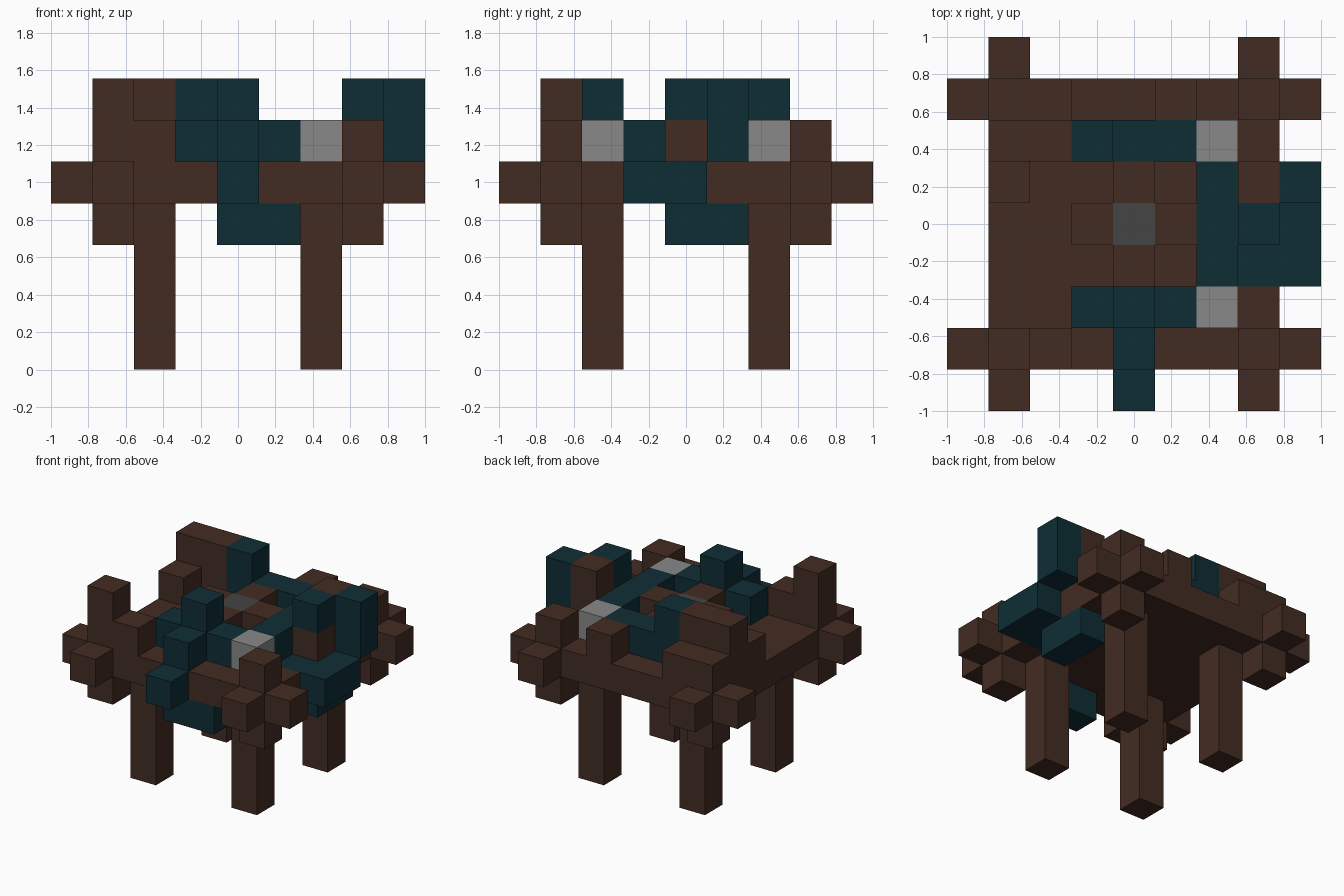
import bpy
import bmesh
from mathutils import Vector

if "Cube" in bpy.data.objects:
    bpy.data.objects.remove(bpy.data.objects["Cube"], do_unlink=True)

UNIT = 2 / 9  # edge of one block


def material(name, r, g, b):
    mat = bpy.data.materials.new(name)
    mat.use_nodes = True
    mat.diffuse_color = (r, g, b, 1)
    mat.node_tree.nodes["Principled BSDF"].inputs["Base Color"].default_value = (r, g, b, 1)
    return mat


BROWN = material("dark brown", 0.055, 0.025, 0.016)
TEAL = material("deep teal", 0.0045, 0.027, 0.036)
PALE = material("light grey", 0.246, 0.246, 0.246)
GREY = material("dark grey", 0.058, 0.058, 0.058)


def block(name, mat, first, last=None):
    """Box filling the block cells from first to last, inclusive."""
    lo, hi = Vector(first), Vector(last or first)
    size = (hi - lo + Vector((1, 1, 1))) * UNIT
    centre = (lo + hi + Vector((0, 0, 1))) * UNIT / 2
    bm = bmesh.new()
    bmesh.ops.create_cube(bm, size=1)
    bmesh.ops.scale(bm, vec=size, verts=bm.verts)
    bmesh.ops.translate(bm, vec=centre, verts=bm.verts)
    mesh = bpy.data.meshes.new(name)
    bm.to_mesh(mesh)
    bm.free()
    mesh.materials.append(mat)
    bpy.context.collection.objects.link(bpy.data.objects.new(name, mesh))


# Main slab, with a gap on the +x edge for the teal arm
block("slab", BROWN, (-3, -3, 4), (2, 3, 4))
block("slab_edge_front", BROWN, (3, -3, 4), (3, -2, 4))
block("slab_edge_back", BROWN, (3, 1, 4), (3, 3, 4))
block("side_arm", TEAL, (3, -1, 4), (4, 0, 4))

# Legs and corner knobs
for sx, side in ((-1, "right"), (1, "left")):
    for sy, end in ((-1, "front"), (1, "back")):
        tag = f"{end}_{side}"
        block(f"leg_{tag}", BROWN, (2 * sx, 2 * sy, 0), (2 * sx, 2 * sy, 3))
        block(f"side_knob_{tag}", BROWN, (4 * sx, 3 * sy, 4))
        block(f"end_knob_{tag}", BROWN, (3 * sx, 4 * sy, 4))
        block(f"lower_knob_{tag}", BROWN, (3 * sx, 3 * sy, 3))
        block(f"upper_knob_{tag}", BROWN, (3 * sx, 3 * sy, 5))

# Teal blocks hanging under the edges
block("front_hanging_block", TEAL, (0, -3, 3), (1, -3, 3))
block("side_hanging_block", TEAL, (3, 0, 3), (3, 1, 3))

# Teal rim around the middle with pale corners
block("front_rim", TEAL, (-1, -2, 5), (1, -2, 5))
block("back_rim", TEAL, (-1, 2, 5), (1, 2, 5))
block("side_rim", TEAL, (2, -1, 5), (2, 1, 5))
block("pale_corner_front", PALE, (2, -2, 5))
block("pale_corner_back", PALE, (2, 2, 5))

# Raised cross with a grey centre
block("cross_centre", GREY, (0, 0, 5))
for name, x, y in (("right", -1, 0), ("left", 1, 0), ("front", 0, -1), ("back", 0, 1)):
    block(f"cross_arm_{name}", BROWN, (x, y, 5))

# Front steps
block("front_step_low", TEAL, (0, -4, 4))
block("front_step_middle", TEAL, (0, -3, 5))
block("front_step_top", TEAL, (0, -2, 6))
block("front_corner_post", BROWN, (-3, -3, 6))
block("front_corner_step", BROWN, (-2, -3, 5))

# Back wall
block("back_wall", BROWN, (-3, 2, 5), (-2, 2, 6))
block("back_wall_end", TEAL, (-1, 2, 6))
block("back_wall_ledge", BROWN, (-2, 3, 5))
block("back_wall_step", BROWN, (-3, 1, 5))
block("back_stub", BROWN, (1, 3, 5))

# Side tower
block("tower_base", BROWN, (3, 0, 5))
block("tower_cap", TEAL, (3, 0, 6))
block("tower_core", BROWN, (3, 1, 5), (3, 1, 6))
block("tower_outer_column", TEAL, (4, 1, 5), (4, 1, 6))
